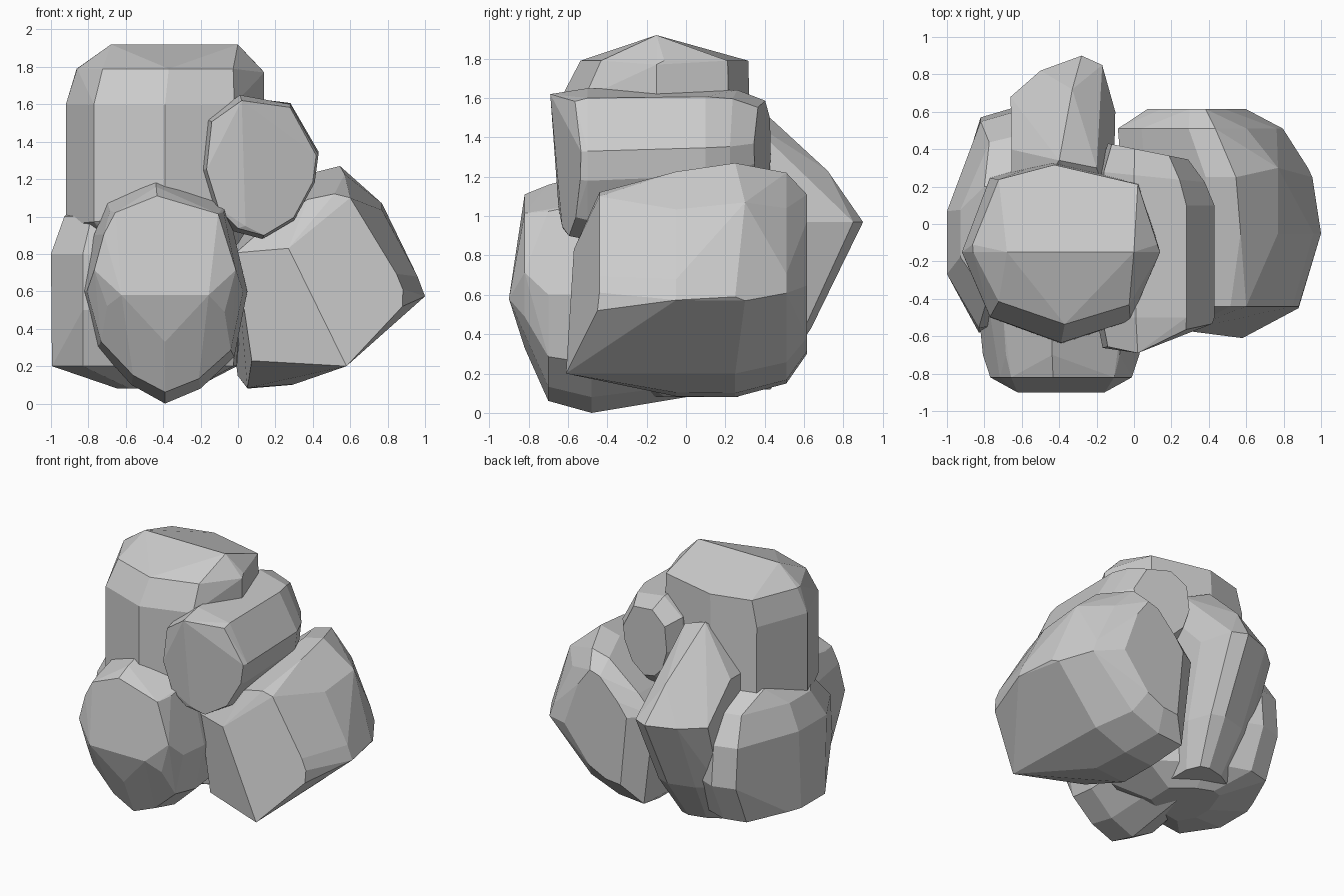
import bpy, bmesh, math


def rock(name, axis, profile, slices, tips=()):
    """Faceted boulder: hull of a profile repeated in scaled slices along an axis.
    Slices are (depth, scale_u, scale_v, shift_u, shift_v, slant)."""
    us, vs = [p[0] for p in profile], [p[1] for p in profile]
    cu, cv = (min(us) + max(us)) / 2, (min(vs) + max(vs)) / 2
    bm = bmesh.new()
    for d, su, sv, du, dv, slant in slices:
        for u, v in profile:
            pu, pv = cu + (u - cu) * su + du, cv + (v - cv) * sv + dv
            pd = d + slant * (pu - cu)
            bm.verts.new((pu, pv, pd) if axis == 'Z' else (pu, pd, pv))
    for t in tips:
        bm.verts.new(t)
    bmesh.ops.remove_doubles(bm, verts=bm.verts[:], dist=0.01)
    bmesh.ops.convex_hull(bm, input=bm.verts[:])
    loose = [v for v in bm.verts if not v.link_faces]
    bmesh.ops.delete(bm, geom=loose, context='VERTS')
    # merge nearly flat triangles into broad facets
    bmesh.ops.dissolve_limit(bm, angle_limit=math.radians(7),
                             verts=bm.verts[:], edges=bm.edges[:])
    bmesh.ops.recalc_face_normals(bm, faces=bm.faces[:])
    me = bpy.data.meshes.new(name)
    bm.to_mesh(me)
    bm.free()
    bpy.context.collection.objects.link(bpy.data.objects.new(name, me))


# tall boulder on top
rock("top_boulder", 'Z',
     [(-.92, -.15), (-.77, -.5), (-.39, -.64), (-.02, -.52), (.14, -.15),
      (.03, .22), (-.27, .30), (-.45, .34), (-.77, .25)],
     [(1.92, .64, 0, .05, 0, 0), (1.79, .93, .87, .02, .04, 0),
      (1.6, 1, .99, 0, 0, 0), (1.01, 1, 1, 0, 0, .1), (.75, .6, .7, 0, .05, 0)],
     [(.14, -.15, 1.77), (-.86, -.15, 1.79)])

# front left boulder
rock("front_boulder", 'Y',
     [(-.44, 1.22), (-.7, 1.08), (-.77, .9), (-.83, .6), (-.75, .3), (-.57, .1),
      (-.39, 0), (-.2, .08), (-.02, .25), (.05, .6), (-.03, .95), (-.06, 1.07)],
     [(-.9, .53, 0, 0, -.03, 0), (-.82, .86, .64, 0, .11, 0),
      (-.7, .95, .9, 0, .0, 0), (-.48, 1, 1, 0, 0, 0),
      (-.05, .95, .9, 0, 0, 0), (.2, .7, .65, 0, -.1, 0)])

# low left boulder
rock("left_boulder", 'Z',
     [(-1, -.28), (-.83, -.58), (-.35, -.5), (.0, -.3), (.02, .2),
      (-.35, .5), (-.65, .62), (-.82, .57), (-.96, .2), (-1, .07)],
     [(.08, .4, .4, .05, 0, 0), (.2, .97, .82, -.01, -.03, 0),
      (.5, 1, 1, 0, 0, 0), (.8, 1, .96, 0, 0, 0), (1.0, .86, .72, 0, .02, 0)],
     [(-.8, .2, 1.12), (-.6, .2, 1.15)])

# slab leaning at the back, with a ridge along its upper side
rock("back_slab", 'Z',
     [(-.66, .0), (-.66, .68), (-.5, .82), (-.4, .84), (-.28, .9),
      (-.17, .85), (-.1, .6), (-.1, .0)],
     [(1.23, .98, .6, 0, -.19, 0), (.97, 1, 1, 0, 0, 0),
      (.62, .97, .78, 0, -.12, 0), (.43, .9, .68, 0, -.12, 0),
      (.12, .6, .4, 0, -.2, 0)],
     [(-.4, .34, 1.58), (-.33, .72, 1.23), (-.2, .3, 1.5)])

# middle boulder wedged between the others
rock("middle_boulder", 'Y',
     [(.01, 1.65), (-.17, 1.52), (-.2, 1.25), (-.13, 1.03), (-.02, .92), (.13, .88),
      (.3, .98), (.41, 1.18), (.43, 1.33), (.28, 1.6)],
     [(-.6, .93, .95, .01, 0, .22), (-.5, 1, 1, 0, 0, 0), (.1, 1, .96, 0, .02, 0),
      (.25, .9, .9, -.02, .03, -.1), (.38, .68, .68, -.04, .06, -.2)],
     [(.02, -.69, 1.62), (0, -.66, 1.25), (.04, -.63, .95)])

# large tilted boulder on the right
rock("right_boulder", 'Y',
     [(.05, .08), (.3, .1), (.58, .2), (1, .59), (.96, .7), (.77, 1.07), (.57, 1.27),
      (.4, 1.23), (.1, 1.0), (-.05, .85), (.02, .35)],
     [(-.44, .85, .75, -.04, 0, 0), (-.05, 1, .96, 0, -.02, 0), (.25, .95, 1, -.02, 0, 0),
      (.51, .84, .9, -.12, .01, 0), (.615, .5, .68, -.14, .03, 0)],
     [(.58, -.61, .2), (.27, -.57, .83), (.88, -.45, .52), (.6, -.44, 1.1),
      (.77, .3, 1.07), (.93, .3, .57)])
